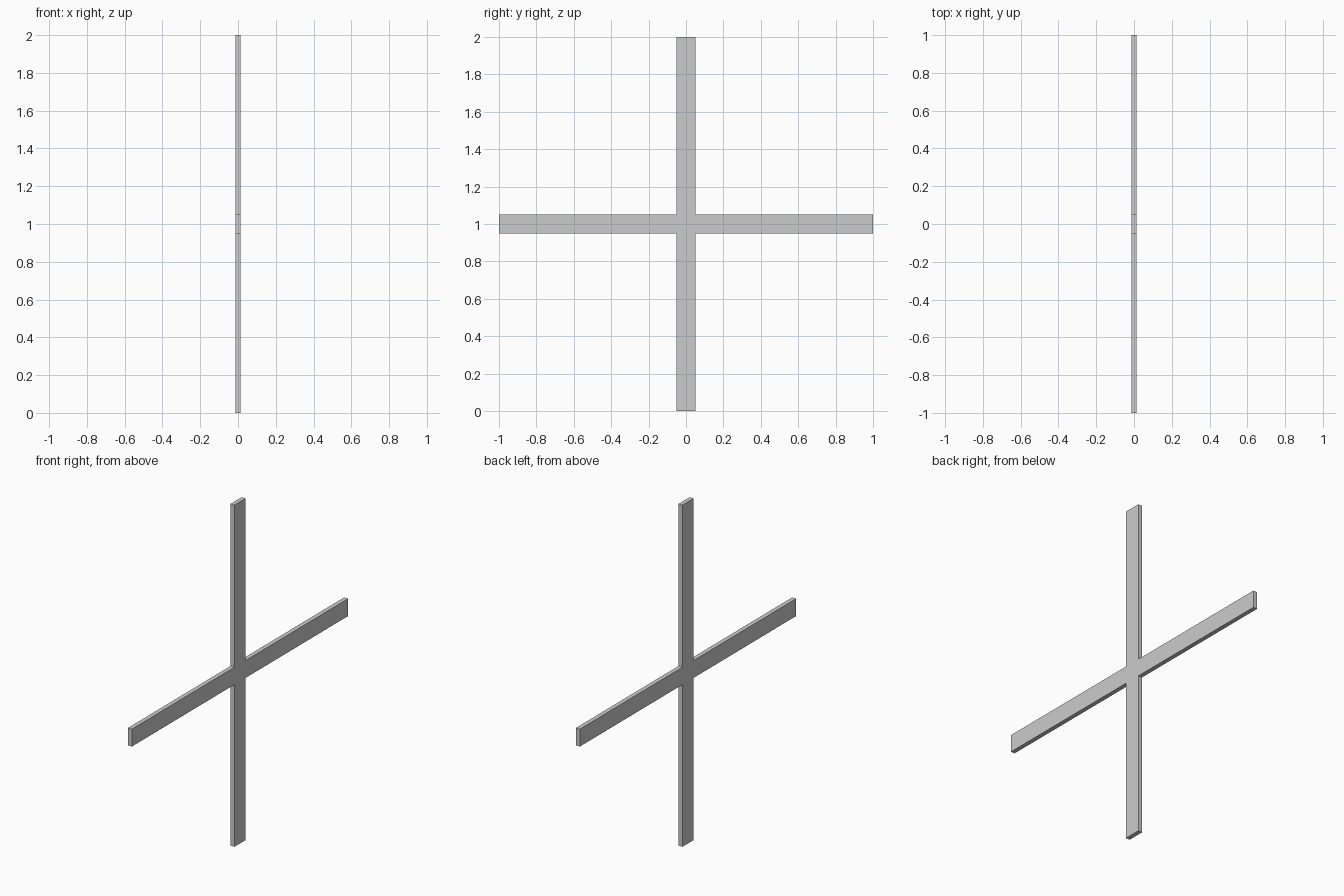
import bpy
import bmesh
from mathutils import Vector

if "Cube" in bpy.data.objects:
    bpy.data.objects.remove(bpy.data.objects["Cube"])

HALF_SPAN = 1.0      # centre to arm tip
HALF_WIDTH = 0.051   # half the width of an arm
THICKNESS = 0.026    # depth along x
CENTRE_Z = 1.0

# Plus-shaped outline: one quarter, turned four times about the centre
quarter = [(HALF_SPAN, -HALF_WIDTH), (HALF_SPAN, HALF_WIDTH), (HALF_WIDTH, HALF_WIDTH)]
outline = []
for _ in range(4):
    outline += quarter
    quarter = [(-v, u) for u, v in quarter]

# Extrude the outline into a thin flat plate
bm = bmesh.new()
face = bm.faces.new([bm.verts.new((-THICKNESS / 2, y, CENTRE_Z + z)) for y, z in outline])
extruded = bmesh.ops.extrude_face_region(bm, geom=[face])
moved = [g for g in extruded["geom"] if isinstance(g, bmesh.types.BMVert)]
bmesh.ops.translate(bm, verts=moved, vec=Vector((THICKNESS, 0, 0)))
bmesh.ops.recalc_face_normals(bm, faces=bm.faces)

mesh = bpy.data.meshes.new("cross_bars")
bm.to_mesh(mesh)
bm.free()
bpy.context.collection.objects.link(bpy.data.objects.new("cross_bars", mesh))
